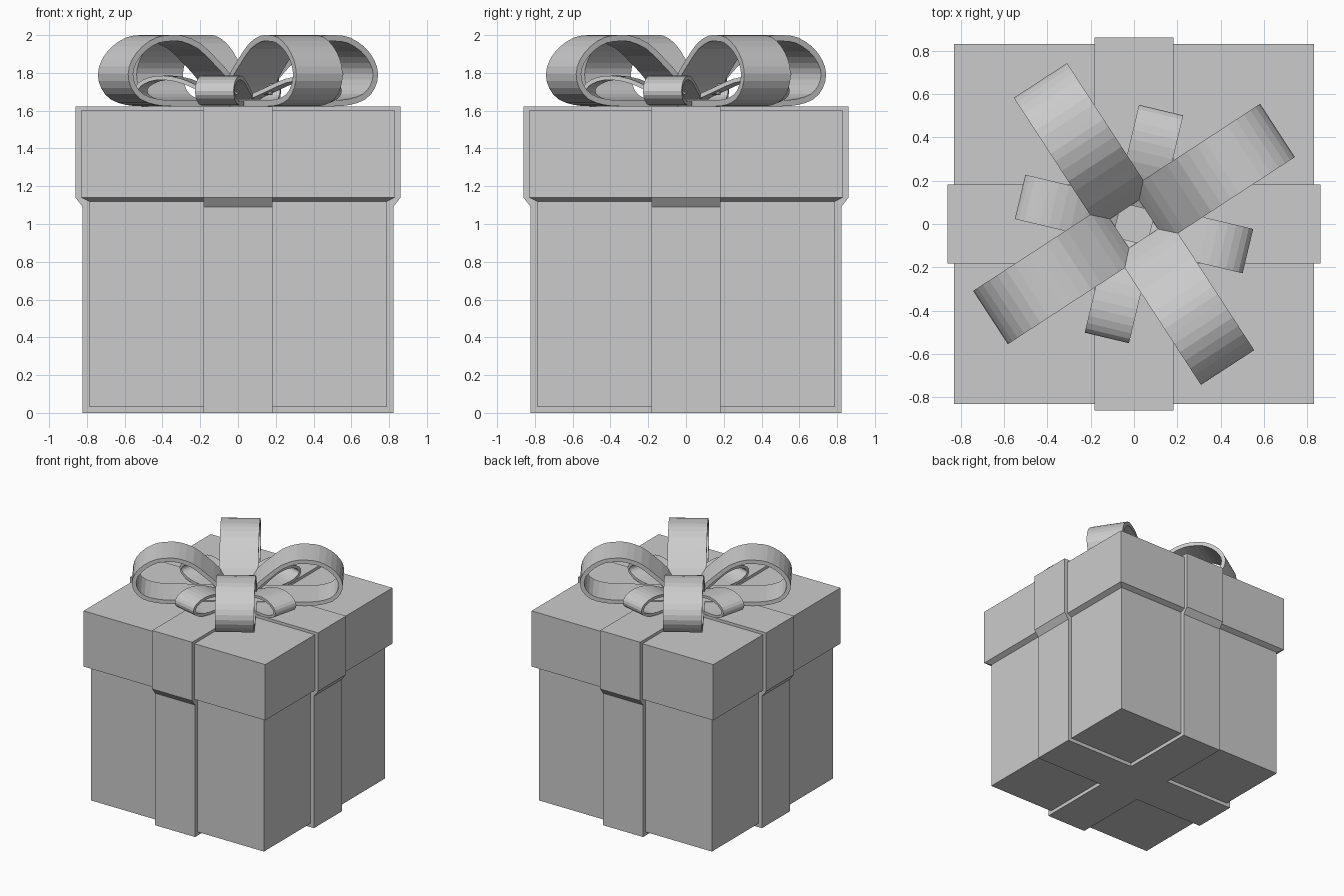
import bpy, bmesh
from math import sin, cos, radians
from mathutils import Vector

if "Cube" in bpy.data.objects:
    bpy.data.objects.remove(bpy.data.objects["Cube"])


def finish(bm, name):
    bmesh.ops.recalc_face_normals(bm, faces=bm.faces)
    mesh = bpy.data.meshes.new(name)
    bm.to_mesh(mesh)
    bm.free()
    obj = bpy.data.objects.new(name, mesh)
    bpy.context.collection.objects.link(obj)
    return obj


def square(r):
    return [(-r, -r), (r, -r), (r, r), (-r, r)]


def cross(r, w=0.183):
    side = [(w, -w), (r, -w), (r, w)]
    return [p for c, s in ((1, 0), (0, 1), (-1, 0), (0, -1))
            for p in [(x * c - y * s, x * s + y * c) for x, y in side]]


def stack(name, outline, levels):
    """Join the same outline at several (radius, z) levels into a closed solid."""
    bm = bmesh.new()
    rings = [[bm.verts.new((x, y, z)) for x, y in outline(r)] for r, z in levels]
    n = len(rings[0])
    for a, b in zip(rings, rings[1:]):
        for i in range(n):
            j = (i + 1) % n
            bm.faces.new((a[i], a[j], b[j], b[i]))
    bm.faces.new(rings[0][::-1])
    bm.faces.new(rings[-1])
    return finish(bm, name)


def smooth_path(points, steps):
    """Catmull-Rom curve through the points."""
    p = [Vector(q) for q in points]
    p = [2 * p[0] - p[1]] + p + [2 * p[-1] - p[-2]]
    out = []
    for a, b, c, d in zip(p, p[1:], p[2:], p[3:]):
        for k in range(steps):
            t = k / steps
            out.append(0.5 * (2 * b + (c - a) * t + (2 * a - 5 * b + 4 * c - d) * t * t
                              + (3 * b - a - 3 * c + d) * t ** 3))
    return out + [p[-2]]


def bow_loop(name, points, width, thick, angle, steps):
    """Ribbon band following an outer (reach, z) path, thickened inwards."""
    path = smooth_path(points, steps)
    bm = bmesh.new()
    c, s = cos(radians(angle)), sin(radians(angle))
    rows = []
    for i, q in enumerate(path):
        t = (path[min(i + 1, len(path) - 1)] - path[max(i - 1, 0)]).normalized()
        inner = q + Vector((t.y, -t.x)) * thick
        rows.append([bm.verts.new((u.x * c - v * s, u.x * s + v * c, u.y))
                     for u, v in ((q, -width / 2), (q, width / 2),
                                  (inner, width / 2), (inner, -width / 2))])
    for a, b in zip(rows, rows[1:]):
        for i in range(4):
            j = (i + 1) % 4
            bm.faces.new((a[i], a[j], b[j], b[i]))
    bm.faces.new(rows[0][::-1])
    bm.faces.new(rows[-1])
    return finish(bm, name)


# Box, lid with a sloped lower edge, and the ribbon crossing all sides
stack("box_body", square, [(0.79, 0.03), (0.79, 1.13)])
stack("box_lid", square, [(0.79, 1.12), (0.83, 1.14), (0.83, 1.6)])
stack("ribbon_wrap", cross, [(0.822, 0), (0.822, 1.09), (0.86, 1.14), (0.86, 1.623)])

# Bow: four large loops over four small ones
BIG = [(0.08, 1.70), (0.14, 1.79), (0.225, 1.87), (0.33, 1.955), (0.44, 1.996),
       (0.52, 2.0), (0.61, 1.988), (0.70, 1.94), (0.765, 1.87), (0.79, 1.795),
       (0.77, 1.72), (0.71, 1.66), (0.61, 1.63), (0.50, 1.623), (0.30, 1.623), (0.08, 1.623)]
SMALL = [(0.08, 1.68), (0.18, 1.725), (0.28, 1.768), (0.38, 1.785), (0.46, 1.776),
         (0.52, 1.745), (0.54, 1.705), (0.52, 1.665), (0.46, 1.637),
         (0.38, 1.627), (0.23, 1.627), (0.08, 1.627)]
for k in range(4):
    bow_loop(f"large_bow_loop_{k + 1}", BIG, 0.293, 0.032, 33.1 + 90 * k, 2)
    bow_loop(f"small_bow_loop_{k + 1}", SMALL, 0.21, 0.022, 76.6 + 90 * k, 2)
